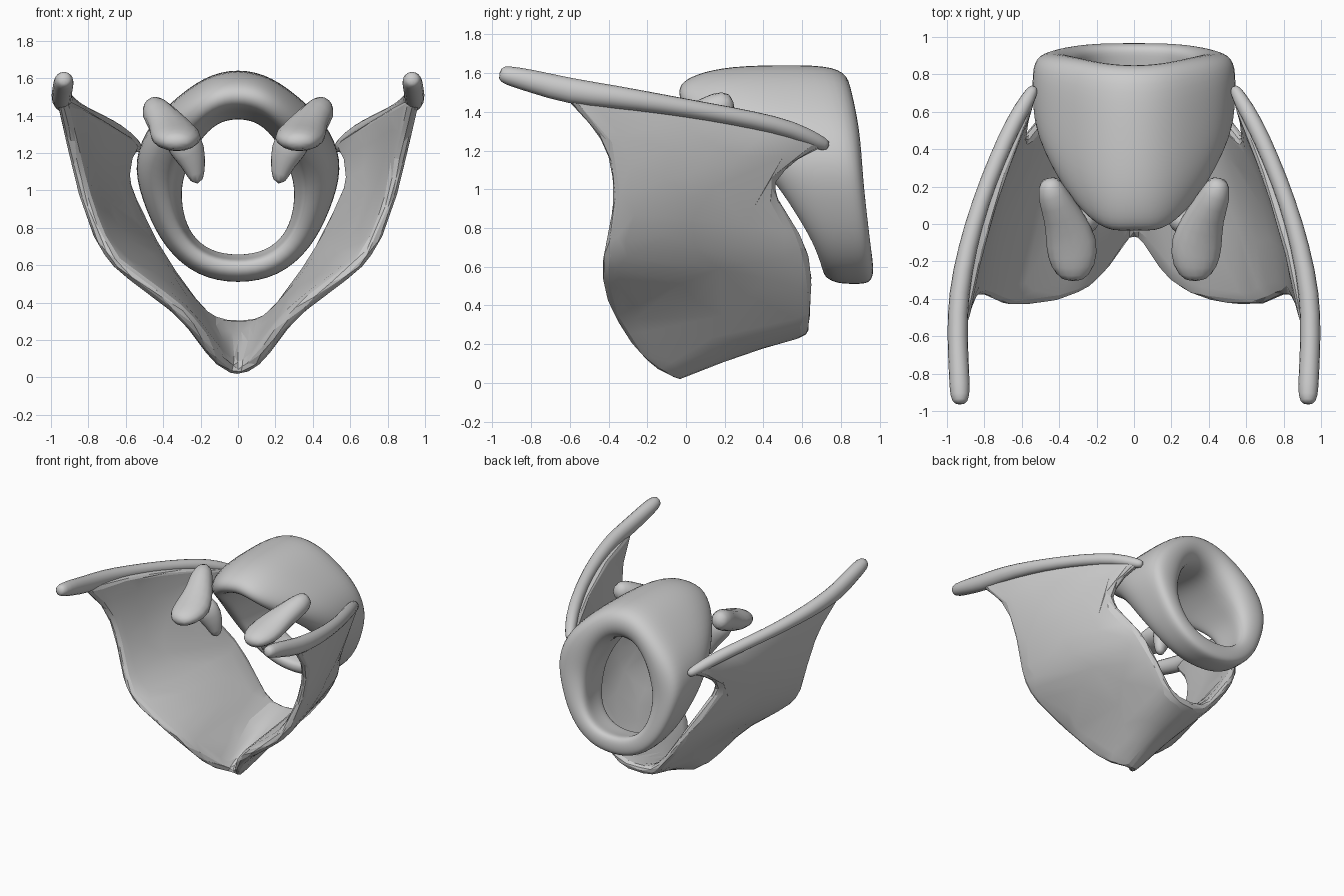
import bpy, math
from mathutils import Vector

if "Cube" in bpy.data.objects:
    bpy.data.objects.remove(bpy.data.objects["Cube"])


def make(name, verts, faces, subsurf=0, mirror=False, angle=50, thick=0, facet=0):
    me = bpy.data.meshes.new(name)
    me.from_pydata(verts, [], faces)
    ob = bpy.data.objects.new(name, me)
    bpy.context.collection.objects.link(ob)
    bpy.ops.object.select_all(action="DESELECT")
    bpy.context.view_layer.objects.active = ob
    ob.select_set(True)
    bpy.ops.object.mode_set(mode="EDIT")
    bpy.ops.mesh.select_all(action="SELECT")
    bpy.ops.mesh.normals_make_consistent(inside=False)
    bpy.ops.object.mode_set(mode="OBJECT")
    if thick:
        m = ob.modifiers.new("thick", "SOLIDIFY")
        m.thickness, m.offset = thick, 0
    if mirror:
        ob.modifiers.new("mirror", "MIRROR")
    if subsurf:
        m = ob.modifiers.new("smooth", "SUBSURF")
        m.levels = m.render_levels = subsurf
    if facet:
        m = ob.modifiers.new("facet", "DECIMATE")
        m.ratio = facet
    bpy.ops.object.convert(target="MESH")
    bpy.ops.object.shade_smooth_by_angle(angle=math.radians(angle))
    return ob


def tube(paths, n=8):
    """Capped tubes through points (x, y, z, side radius, vertical radius)."""
    verts, faces = [], []
    for path in paths:
        base = len(verts)
        pts = [Vector(p[:3]) for p in path]
        for i, p in enumerate(path):
            d = (pts[min(i + 1, len(pts) - 1)] - pts[max(i - 1, 0)]).normalized()
            side = d.cross(Vector((0, 0, 1))).normalized()
            up = side.cross(d)
            for k in range(n):
                a = 2 * math.pi * (k + 0.5) / n
                verts.append(pts[i] + side * math.cos(a) * p[3] + up * math.sin(a) * p[4])
        for i in range(len(path) - 1):
            for k in range(n):
                j = (k + 1) % n
                faces.append([base + i * n + k, base + i * n + j,
                              base + (i + 1) * n + j, base + (i + 1) * n + k])
        faces.append([base + k for k in range(n)][::-1])
        faces.append([base + (len(path) - 1) * n + k for k in range(n)])
    return verts, faces


# Winged shield: front edge and back edge of each row, from the keel up
rows = [
    ((0, -0.01, 0.015), (0, 0.635, 0.28)),
    ((0.11, -0.19, 0.075), (0.15, 0.64, 0.29)),
    ((0.23, -0.35, 0.29), (0.26, 0.65, 0.41)),
    ((0.43, -0.425, 0.45), (0.38, 0.66, 0.59)),
    ((0.68, -0.45, 0.61), (0.47, 0.61, 0.76)),
    ((0.775, -0.39, 0.82), (0.56, 0.47, 0.95)),
    ((0.84, -0.37, 1.03), (0.60, 0.45, 1.05)),
    ((0.89, -0.42, 1.25), (0.58, 0.59, 1.17)),
    ((0.935, -0.58, 1.42), (0.54, 0.72, 1.21)),
    ((0.95, -0.66, 1.50), (0.54, 0.73, 1.25)),
]
NV = 6
verts, faces = [], []
full = [(-1, r) for r in rows[:0:-1]] + [(1, r) for r in rows]
for sgn, (f, b) in full:
    for j in range(NV + 1):
        t = j / NV
        p = Vector(f).lerp(Vector(b), t)
        bow = math.sin(math.pi * t)
        p.x += 0.05 * bow * min(1, max(0, p.z - 0.25))
        if p.z > 1.2:
            p.z += 0.04 * bow
        if f[0] < 0.12:
            p.z += 0.02 * bow
        verts.append((p.x * sgn, p.y, p.z))
w = NV + 1
for i in range(len(full) - 1):
    for j in range(NV):
        faces.append([i * w + j, i * w + j + 1, (i + 1) * w + j + 1, (i + 1) * w + j])
make("shield_plates", verts, faces, subsurf=2, thick=0.08, angle=14, facet=0.12)

# Thick upper rim running out into the front horn
rim = [(0.53, 0.74, 1.22, .025, .03), (0.56, 0.68, 1.245, .045, .045),
       (0.64, 0.55, 1.31, .05, .05), (0.735, 0.34, 1.36, .05, .05),
       (0.82, 0.12, 1.40, .05, .05), (0.89, -0.12, 1.44, .055, .055),
       (0.94, -0.38, 1.48, .06, .065), (0.945, -0.60, 1.505, .06, .075),
       (0.935, -0.80, 1.56, .06, .065), (0.93, -0.93, 1.59, .06, .055),
       (0.93, -0.965, 1.60, .03, .035)]
make("shield_rim_horn", *tube([rim]), subsurf=1, mirror=True)

# Signet-shaped ring: outer x, z, inner x, z, front y, back y from top to bottom
half = [
    (0, 1.65, 0, 1.37, -0.03, 0.84),
    (0.18, 1.61, 0.11, 1.35, -0.05, 0.85),
    (0.37, 1.46, 0.20, 1.25, 0.08, 0.88),
    (0.50, 1.31, 0.25, 1.14, 0.26, 0.90),
    (0.56, 1.12, 0.29, 1.02, 0.44, 0.91),
    (0.49, 0.89, 0.285, 0.88, 0.56, 0.93),
    (0.39, 0.69, 0.24, 0.76, 0.66, 0.95),
    (0.22, 0.54, 0.14, 0.68, 0.70, 0.965),
    (0, 0.50, 0, 0.66, 0.71, 0.965),
]
ring = half + [(-a, b, -c, d, e, f) for a, b, c, d, e, f in half[-2:0:-1]]
section = [(.4, 0), (.66, 0), (.85, .1), (1, .3), (1.02, .65), (1, .92), (.75, 1.01),
           (.3, 1.01), (0, .9), (.12, .6), (.2, .3), (.25, .08)]
verts, faces = [], []
for ox, oz, ix, iz, yf, yb in ring:
    for t, s in section:
        verts.append((ix + (ox - ix) * t, yf + (yb - yf) * s, iz + (oz - iz) * t))
n, m = len(ring), len(section)
for i in range(n):
    for k in range(m):
        i2, k2 = (i + 1) % n, (k + 1) % m
        faces.append([i * m + k, i * m + k2, i2 * m + k2, i2 * m + k])
make("signet_ring", verts, faces, subsurf=2)

# Small paired hinge pieces: square stem with broad body, and a downward spike
body = [(0.455, 0.25, 1.45, .05, .06), (0.445, 0.17, 1.43, .09, .09),
        (0.38, 0.05, 1.36, .11, .09), (0.33, -0.10, 1.29, .16, .09),
        (0.325, -0.23, 1.27, .135, .07), (0.33, -0.31, 1.25, .06, .04)]
spike = [(0.35, -0.02, 1.33, .06, .08), (0.28, 0.0, 1.25, .09, .12),
         (0.235, 0.03, 1.15, .06, .08), (0.215, 0.04, 1.03, .035, .035)]
make("hinge_pieces", *tube([body, spike]), subsurf=1, mirror=True)
